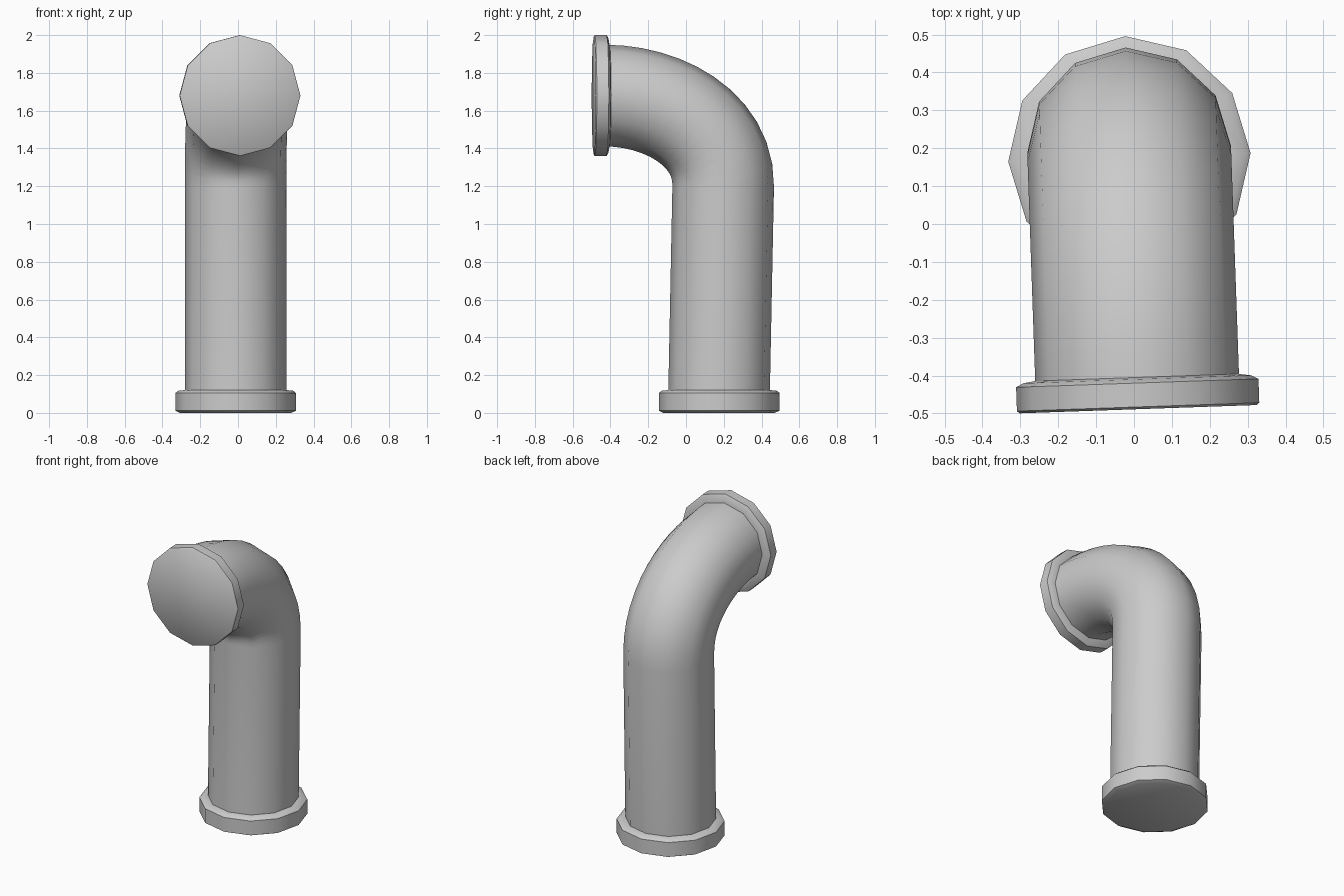
import bpy, bmesh, math
from mathutils import Vector, Matrix
from mathutils.geometry import interpolate_bezier

if "Cube" in bpy.data.objects:
    bpy.data.objects.remove(bpy.data.objects["Cube"])

SIDES = 12
# The whole pipe is turned very slightly about its upright axis
TURN = Matrix.Translation((-0.006, 0, 0)) @ Matrix.Rotation(math.radians(2), 4, 'Z')


def sweep(name, rings):
    """Capped 12-sided tube; rings are (centre, direction, radius) in the x = 0 plane."""
    bm = bmesh.new()
    loops = []
    for c, t, r in rings:
        n = Vector((0, t.z, -t.y)).normalized()
        angles = [2 * math.pi * i / SIDES for i in range(SIDES)]
        loops.append([bm.verts.new(TURN @ (c + Vector((r * math.cos(a), 0, 0)) + n * r * math.sin(a)))
                      for a in angles])
    for a, b in zip(loops, loops[1:]):
        for i in range(SIDES):
            j = (i + 1) % SIDES
            bm.faces.new((a[i], a[j], b[j], b[i]))
    bm.faces.new(loops[0][::-1])
    bm.faces.new(loops[-1])
    bmesh.ops.recalc_face_normals(bm, faces=bm.faces)
    me = bpy.data.meshes.new(name)
    bm.to_mesh(me)
    bm.free()
    ob = bpy.data.objects.new(name, me)
    bpy.context.collection.objects.link(ob)
    bpy.ops.object.select_all(action='DESELECT')
    ob.select_set(True)
    bpy.context.view_layer.objects.active = ob
    bpy.ops.object.shade_smooth_by_angle(angle=math.radians(42))
    return ob


def flange(name, start, direction, profile):
    return sweep(name, [(start + direction * d, direction, r) for d, r in profile])


# Pipe: near-straight upright, then a tight elbow towards the front
bend = interpolate_bezier(Vector((0, 0.197, 1.2)), Vector((0, 0.202, 1.51)),
                          Vector((0, -0.13, 1.68)), Vector((0, -0.43, 1.68)), 13)
path = [Vector((0, 0.174, 0.05))] + list(bend)
rings = []
for i, p in enumerate(path):
    t = (path[min(i + 1, len(path) - 1)] - path[max(i - 1, 0)]).normalized()
    if i == len(path) - 1:
        t = Vector((0, -1, 0))
    rings.append((p, t, 0.269))
sweep("pipe", rings)

# Flange at the foot
flange("base_flange", Vector((0, 0.176, 0)), Vector((0, 0, 1)),
       [(0, 0.295), (0.012, 0.32), (0.105, 0.32), (0.117, 0.305), (0.122, 0.26)])

# Flange at the mouth, closed by a flat disc
flange("mouth_flange", Vector((0, -0.41, 1.68)), Vector((0, -1, 0)),
       [(-0.006, 0.26), (0, 0.30), (0.01, 0.32), (0.073, 0.32), (0.079, 0.313)])
